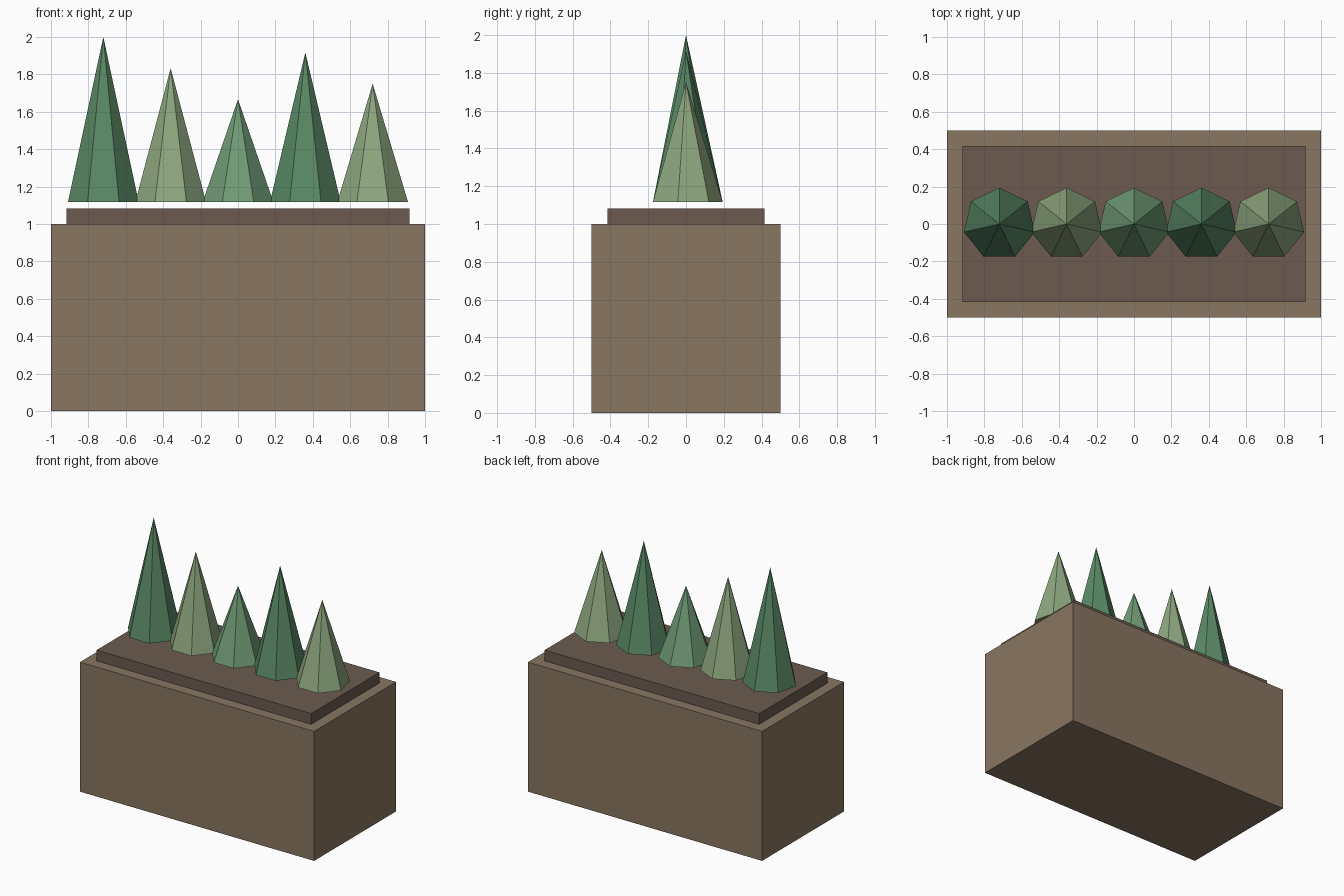
import bpy

if "Cube" in bpy.data.objects:
    bpy.data.objects.remove(bpy.data.objects["Cube"])


def material(name, rgb):
    m = bpy.data.materials.new(name)
    m.diffuse_color = (*rgb, 1)
    m.use_nodes = True
    m.node_tree.nodes["Principled BSDF"].inputs["Base Color"].default_value = m.diffuse_color
    return m


def box(name, size, z0, mat):
    bpy.ops.mesh.primitive_cube_add(size=1, location=(0, 0, z0 + size[2] / 2))
    o = bpy.context.object
    o.name = name
    o.scale = size
    bpy.ops.object.transform_apply(location=False, rotation=False, scale=True)
    o.data.materials.append(mat)


def shrub(name, x, z0, top, mat):
    h = top - z0
    bpy.ops.mesh.primitive_cone_add(vertices=7, radius1=0.194, radius2=0, depth=h,
                                    location=(x, 0, z0 + h / 2))
    o = bpy.context.object
    o.name = name
    o.data.materials.append(mat)


wood = material("planter_brown", (0.25, 0.18, 0.12))
earth = material("soil_brown", (0.15, 0.105, 0.08))
dark = material("dark_green", (0.10, 0.25, 0.13))
light = material("light_green", (0.27, 0.39, 0.21))
mid = material("mid_green", (0.16, 0.33, 0.18))

# Planter box and the soil slab on top
box("planter_box", (2, 1, 1), 0, wood)
box("soil", (1.833, 0.833, 0.083), 1, earth)

# Row of seven-sided conical plants, floating just above the soil
tops = [2.0, 1.833, 1.667, 1.917, 1.75]
greens = [dark, light, mid, dark, light]
for i, (top, green) in enumerate(zip(tops, greens)):
    shrub(f"plant_{i + 1}", (i - 2) * 0.36, 1.117, top, green)
